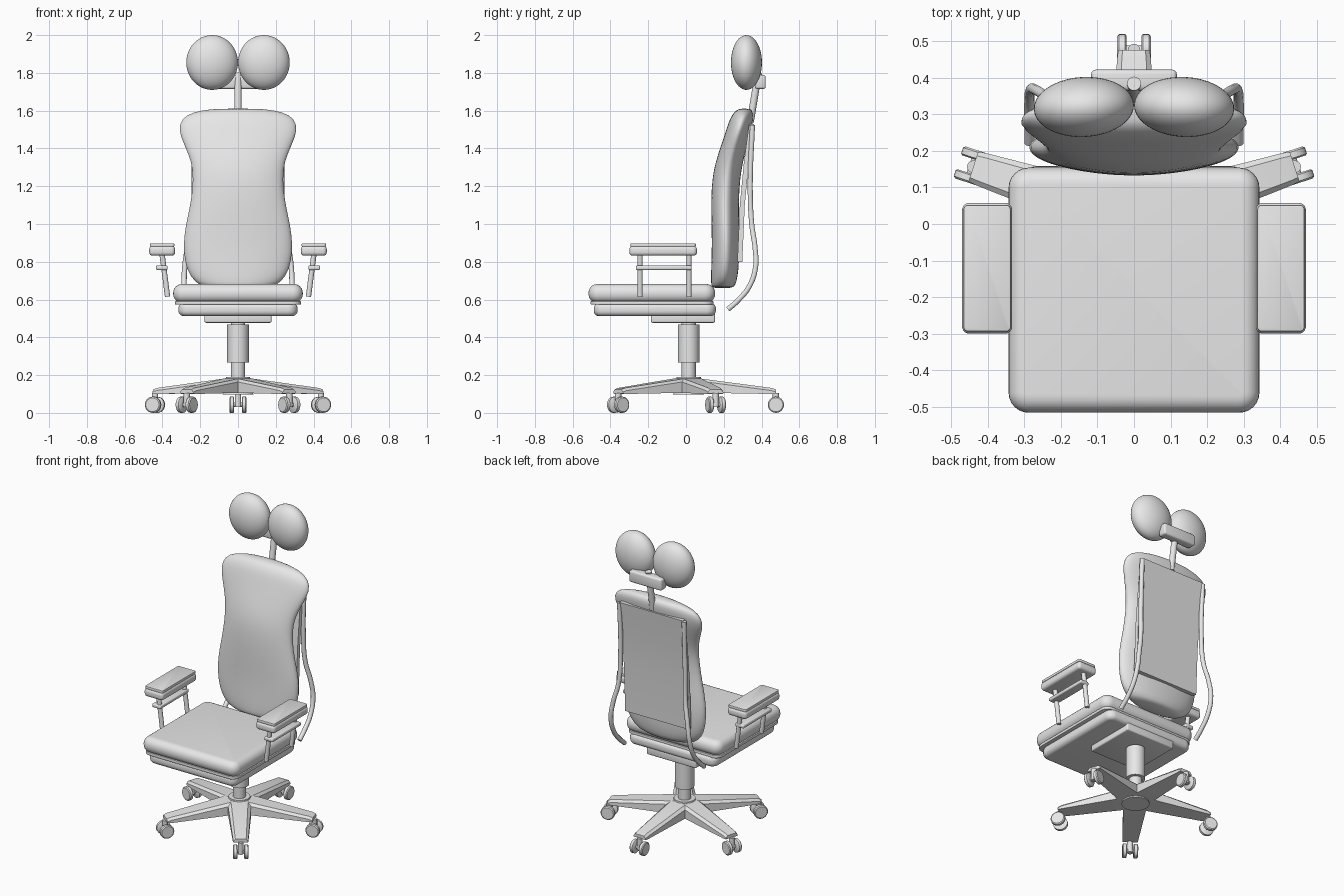
import bpy, bmesh, math
from mathutils import Vector, Matrix

if "Cube" in bpy.data.objects:
    bpy.data.objects.remove(bpy.data.objects["Cube"], do_unlink=True)

GREY = bpy.data.materials.new("light grey")
GREY.use_nodes = True
GREY.diffuse_color = (0.8, 0.8, 0.8, 1)
GREY.node_tree.nodes["Principled BSDF"].inputs["Base Color"].default_value = (0.8, 0.8, 0.8, 1)


def finish(name, bm, angle=40):
    bmesh.ops.recalc_face_normals(bm, faces=bm.faces)
    mesh = bpy.data.meshes.new(name)
    bm.to_mesh(mesh)
    bm.free()
    obj = bpy.data.objects.new(name, mesh)
    bpy.context.collection.objects.link(obj)
    mesh.materials.append(GREY)
    bpy.ops.object.select_all(action="DESELECT")
    obj.select_set(True)
    bpy.context.view_layer.objects.active = obj
    bpy.ops.object.shade_smooth_by_angle(angle=math.radians(angle))
    return obj


def box(name, x, y, z, edge=0.01, corner=0, segments=3):
    """Box from (min, max) ranges: upright edges rounded first, then all the rims."""
    bm = bmesh.new()
    lo, hi = Vector((x[0], y[0], z[0])), Vector((x[1], y[1], z[1]))
    bmesh.ops.create_cube(bm, size=1, matrix=Matrix.Translation((lo + hi) / 2)
                          @ Matrix.Diagonal((hi - lo).to_4d()))
    if corner:
        upright = [e for e in bm.edges if abs(e.verts[0].co.z - e.verts[1].co.z) > 1e-4]
        bmesh.ops.bevel(bm, geom=upright, offset=corner, segments=6, profile=0.5, affect="EDGES")
        rims = [e for e in bm.edges if abs(e.verts[0].co.z - e.verts[1].co.z) < 1e-4]
    else:
        rims = bm.edges[:]
    bmesh.ops.bevel(bm, geom=rims, offset=edge, segments=segments, profile=0.5, affect="EDGES")
    return finish(name, bm)


def rod(name, a, b, r1, r2=None, sides=24):
    a, b = Vector(a), Vector(b)
    bm = bmesh.new()
    turn = (b - a).to_track_quat("Z", "Y").to_matrix().to_4x4()
    bmesh.ops.create_cone(bm, cap_ends=True, segments=sides, radius1=r1,
                          radius2=r1 if r2 is None else r2, depth=(b - a).length,
                          matrix=Matrix.Translation((a + b) / 2) @ turn)
    return finish(name, bm)


def loft(name, rings, angle=40):
    bm = bmesh.new()
    loops = [[bm.verts.new(p) for p in ring] for ring in rings]
    n = len(loops[0])
    for low, high in zip(loops, loops[1:]):
        for i in range(n):
            j = (i + 1) % n
            bm.faces.new((low[i], low[j], high[j], high[i]))
    bm.faces.new(loops[0][::-1])
    bm.faces.new(loops[-1])
    return finish(name, bm, angle)


# Five-legged base with twin-wheel casters
CY = 0.014
REACH = 0.462
rod("base_hub", (0, CY, 0.097), (0, CY, 0.19), 0.082, 0.064, 32)
for k in range(5):
    a = math.radians(90 + 72 * k)
    out, side = Vector((math.cos(a), math.sin(a), 0)), Vector((-math.sin(a), math.cos(a), 0))
    origin = Vector((0, CY, 0))
    up = Vector((0, 0, 1))

    def at(r, s, z):
        return origin + out * r + side * s + up * z

    rings = []
    for r, half, bottom, top in ((0, 0.072, 0.107, 0.186), (0.06, 0.07, 0.107, 0.182),
                                 (0.44, 0.046, 0.1, 0.132), (REACH, 0.043, 0.102, 0.124)):
        rings.append([at(r, -half, bottom), at(r, half, bottom), at(r, half, top - 0.014),
                      at(r, half * 0.72, top), at(r, -half * 0.72, top), at(r, -half, top - 0.014)])
    loft(f"base_leg_{k + 1}", rings, 25)
    rod(f"caster_stem_{k + 1}", at(REACH, 0, 0.03), at(REACH, 0, 0.105), 0.017, sides=16)
    rod(f"caster_axle_{k + 1}", at(REACH, -0.03, 0.043), at(REACH, 0.03, 0.043), 0.012, sides=12)
    for s, tag in ((-1, "a"), (1, "b")):
        rings = []
        for across, rad in ((0.02, 0.038), (0.024, 0.043), (0.041, 0.043), (0.046, 0.037)):
            rings.append([at(REACH + rad * math.cos(t), s * across, 0.043 + rad * math.sin(t))
                          for t in (math.tau * i / 24 for i in range(24))])
        loft(f"caster_wheel_{k + 1}_{tag}", rings)

# Gas column and seat mount
rod("inner_column", (0, CY, 0.17), (0, CY, 0.3), 0.038)
rod("outer_column", (0, CY, 0.266), (0, CY, 0.468), 0.057, sides=32)
rod("column_neck", (0, CY, 0.45), (0, CY, 0.5), 0.038)
box("seat_mount", (-0.177, 0.177), (-0.185, 0.153), (0.477, 0.53), 0.008)

# Seat
box("seat_base", (-0.315, 0.315), (-0.488, 0.158), (0.512, 0.582), 0.028, 0.05, 5)
box("seat_board", (-0.333, 0.333), (-0.505, 0.145), (0.573, 0.592), 0.004, 0.05, 2)
box("seat_cushion", (-0.343, 0.343), (-0.516, 0.154), (0.583, 0.682), 0.046, 0.055, 6)

# Armrests
for s, tag in ((1, "left"), (-1, "right")):
    def span(a, b):
        return tuple(sorted((s * a, s * b)))

    box(f"armrest_pad_{tag}", span(0.333, 0.47), (-0.3, 0.058), (0.832, 0.884), 0.018, 0.02, 4)
    box(f"armrest_top_{tag}", span(0.337, 0.466), (-0.294, 0.052), (0.88, 0.898), 0.004, 0.012, 2)
    box(f"armrest_bar_{tag}", span(0.372, 0.434), (-0.265, 0.03), (0.757, 0.78), 0.007)
    for y, end in ((-0.243, "front"), (0.016, "back")):
        rod(f"armrest_post_{end}_{tag}", (s * 0.373, y, 0.615), (s * 0.402, y, 0.84), 0.014, sides=16)

# Backrest cushion: height, half width, middle depth, half thickness
BACK = ((0.66, 0.15, 0.192, 0.05), (0.672, 0.2, 0.197, 0.064), (0.72, 0.255, 0.203, 0.071),
        (0.8, 0.283, 0.208, 0.073), (0.9, 0.29, 0.21, 0.073), (1.0, 0.276, 0.208, 0.073),
        (1.12, 0.248, 0.206, 0.073), (1.24, 0.236, 0.212, 0.074), (1.33, 0.246, 0.229, 0.072),
        (1.42, 0.285, 0.256, 0.069), (1.5, 0.318, 0.28, 0.066), (1.56, 0.298, 0.295, 0.062),
        (1.593, 0.24, 0.305, 0.05), (1.612, 0.13, 0.31, 0.03))
rings = [[(w * math.cos(t), y + d * math.sin(t), z) for t in (math.tau * i / 48 for i in range(48))]
         for z, w, y, d in BACK]
cushion = loft("backrest_cushion", rings, 80)
smooth = cushion.modifiers.new("soften", "SUBSURF")
smooth.levels = smooth.render_levels = 1

# Back panel
rings = []
for z, y in ((0.8, 0.285), (1.1, 0.298), (1.33, 0.32), (1.53, 0.347)):
    rings.append([(-0.228, y - 0.013, z), (0.228, y - 0.013, z),
                  (0.228, y + 0.013, z), (-0.228, y + 0.013, z)])
loft("back_panel", rings, 20)

# Curved side rods
PATH = ((0.232, 0.352, 1.525), (0.232, 0.34, 1.2), (0.24, 0.348, 1.0), (0.268, 0.366, 0.87),
        (0.282, 0.368, 0.77), (0.286, 0.335, 0.67), (0.286, 0.275, 0.595), (0.286, 0.222, 0.548))
for s, tag in ((1, "left"), (-1, "right")):
    curve = bpy.data.curves.new(f"back_rod_{tag}", "CURVE")
    curve.dimensions = "3D"
    curve.bevel_depth = 0.014
    curve.bevel_resolution = 3
    curve.use_fill_caps = True
    spline = curve.splines.new("BEZIER")
    spline.bezier_points.add(len(PATH) - 1)
    for point, (x, y, z) in zip(spline.bezier_points, PATH):
        point.co = (s * x, y, z)
        point.handle_left_type = point.handle_right_type = "AUTO"
    curve.materials.append(GREY)
    bpy.context.collection.objects.link(bpy.data.objects.new(f"back_rod_{tag}", curve))

# Headrest
rod("headrest_stem", (0, 0.34, 1.54), (0, 0.384, 1.8), 0.019)
box("headrest_bar", (-0.117, 0.117), (0.365, 0.422), (1.715, 1.79), 0.012)
for s, tag in ((1, "left"), (-1, "right")):
    bm = bmesh.new()
    bmesh.ops.create_uvsphere(bm, u_segments=40, v_segments=24, radius=1,
                              matrix=Matrix.Translation((s * 0.137, 0.32, 1.855))
                              @ Matrix.Rotation(math.radians(-3 * s), 4, "Z")
                              @ Matrix.Diagonal((0.137, 0.082, 0.145, 1)))
    finish(f"headrest_cushion_{tag}", bm, 60)
